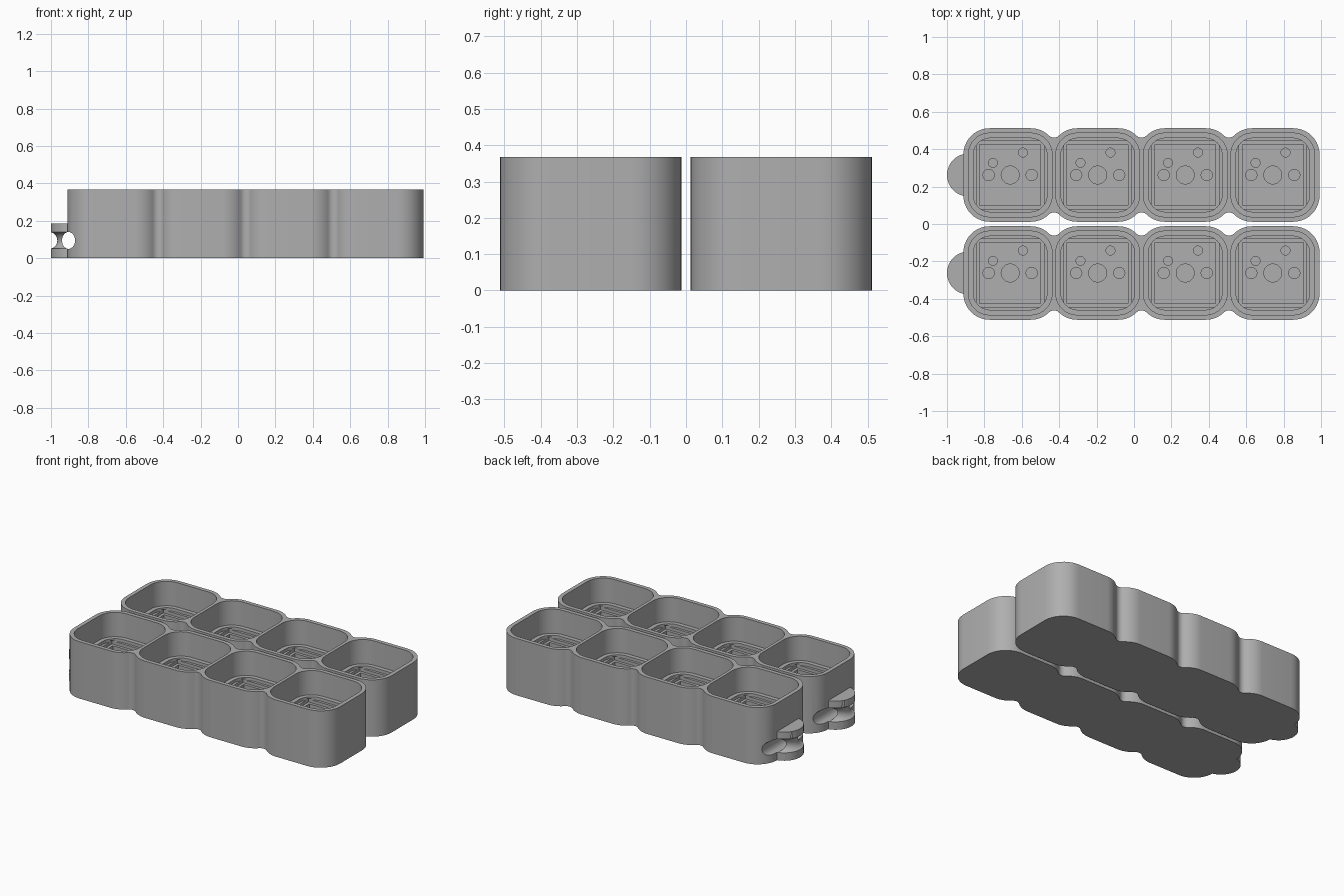
import bpy, bmesh, math

if "Cube" in bpy.data.objects:
    bpy.data.objects.remove(bpy.data.objects["Cube"])

PITCH, X0, H = 0.468, -0.662, 0.367      # cell spacing, first cell, height
HALF, R, FR = 0.25, 0.14, 0.039          # cell half width, corner and neck radii
CELLS = [X0 + i * PITCH for i in range(4)]
LUG_X = -0.885

grey = bpy.data.materials.new("mid grey")
grey.diffuse_color = (0.43, 0.43, 0.43, 1)
grey.use_nodes = True
grey.node_tree.nodes["Principled BSDF"].inputs["Base Color"].default_value = grey.diffuse_color


def arc(cx, cy, r, a0, a1, n=10, ry=None):
    ry = ry or r
    pts = []
    for i in range(n + 1):
        a = math.radians(a0 + (a1 - a0) * i / n)
        pts.append((cx + r * math.cos(a), cy + ry * math.sin(a)))
    return pts


def rounded_square(cx, cy, h, r):
    if r == 0:
        return [(cx - h, cy - h), (cx + h, cy - h), (cx + h, cy + h), (cx - h, cy + h)]
    k = h - r
    return (arc(cx + k, cy + k, r, 0, 90) + arc(cx - k, cy + k, r, 90, 180)
            + arc(cx - k, cy - k, r, 180, 270) + arc(cx + k, cy - k, r, 270, 360))


def circle(cx, cy, r, n=32, ry=None):
    return arc(cx, cy, r, 0, 360, n, ry)[:-1]


def prism(name, pts, z0, z1, along_y=False):
    """Closed prism; along_y turns the outline into the x-z plane."""
    bm = bmesh.new()
    def co(p, w):
        return (p[0], w, p[1]) if along_y else (p[0], p[1], w)
    low = [bm.verts.new(co(p, z0)) for p in pts]
    high = [bm.verts.new(co(p, z1)) for p in pts]
    bm.faces.new(low)
    bm.faces.new(high)
    n = len(pts)
    for i in range(n):
        j = (i + 1) % n
        bm.faces.new((low[i], low[j], high[j], high[i]))
    bmesh.ops.recalc_face_normals(bm, faces=bm.faces)
    me = bpy.data.meshes.new(name)
    bm.to_mesh(me)
    bm.free()
    ob = bpy.data.objects.new(name, me)
    bpy.context.collection.objects.link(ob)
    return ob


def combine(body, tool, op):
    mod = body.modifiers.new("bool", 'BOOLEAN')
    mod.operation, mod.object, mod.solver = op, tool, 'EXACT'
    bpy.context.view_layer.objects.active = body
    bpy.ops.object.modifier_apply(modifier=mod.name)
    bpy.data.objects.remove(tool)


# Scalloped outline of four joined cells: upper edge, then its mirror
k = HALF - R
dx = PITCH / 2 - k
yc = k + math.sqrt((R + FR) ** 2 - dx ** 2)
t = math.degrees(math.atan2(yc - k, dx))
upper = []
for i, cx in enumerate(CELLS):
    upper += arc(cx - k, k, R, 180 if i == 0 else 180 - t, 90)
    upper += arc(cx + k, k, R, 90, 0 if i == 3 else t)
    if i < 3:
        upper += arc(cx + PITCH / 2, yc, FR, 180 + t, 360 - t)[1:-1]
outline = upper + [(x, -y) for x, y in reversed(upper)]
block = prism("tray_front", outline, 0, H)
block.data.materials.append(grey)

# End lug with a cord groove round its rim
lug = prism("lug", circle(LUG_X, 0, 0.115, 48), 0, 0.185)
bpy.ops.mesh.primitive_torus_add(location=(LUG_X, 0, 0.095), major_radius=0.127,
                                 minor_radius=0.046, major_segments=48, minor_segments=20)
combine(lug, bpy.context.object, 'DIFFERENCE')
combine(block, lug, 'UNION')

# Cord hole running front to back behind the lug
combine(block, prism("cord_hole", circle(-0.906, 0.095, 0.035, 28, 0.045), -0.4, 0.4, True),
        'DIFFERENCE')

# Stepped pockets and blind pin holes (half size, corner radius, floor height)
STEPS = [(0.224, 0.115, 0.21), (0.197, 0.09, 0.19), (0.181, 0, 0.17), (0.163, 0, 0.085)]
PINS = [(0, 0, 0.048), (-0.115, 0, 0.03), (0.115, 0, 0.03),
        (-0.092, 0.065, 0.024), (0.068, 0.12, 0.024)]
for cx in CELLS:
    top = H + 0.1
    for h, r, z in STEPS:
        combine(block, prism("pocket", rounded_square(cx, 0, h, r), z, top), 'DIFFERENCE')
        top = z + 0.01
    for px, py, r in PINS:
        combine(block, prism("pin_hole", circle(cx + px, py, r, 24), 0.012, 0.1), 'DIFFERENCE')

# Smooth curved walls, keep rims sharp
bpy.ops.object.select_all(action='DESELECT')
block.select_set(True)
bpy.context.view_layer.objects.active = block
bpy.ops.object.shade_smooth_by_angle(angle=math.radians(30))

# Two identical trays side by side
back = block.copy()
back.data = block.data.copy()
back.name = "tray_back"
bpy.context.collection.objects.link(back)
block.location.y = -0.262
back.location.y = 0.262
